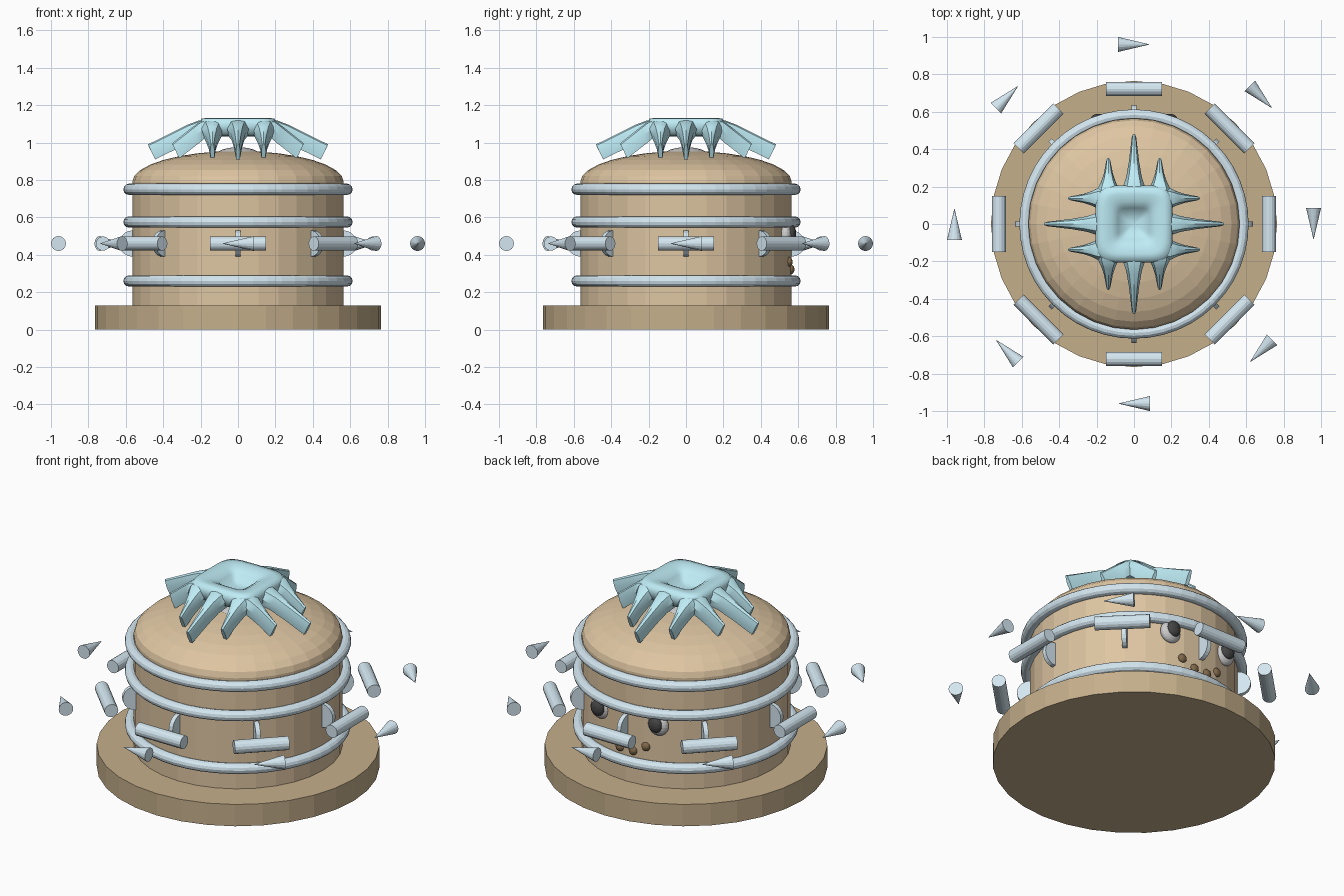
import bpy, bmesh
from math import pi, sin, cos
from mathutils import Matrix, Vector

if "Cube" in bpy.data.objects:
    bpy.data.objects.remove(bpy.data.objects["Cube"])


def mat(name, rgb):
    m = bpy.data.materials.new(name)
    m.diffuse_color = (*rgb, 1)
    m.use_nodes = True
    m.node_tree.nodes["Principled BSDF"].inputs["Base Color"].default_value = m.diffuse_color
    return m


DARK_TAN = mat("dark_tan", (0.56, 0.43, 0.26))
TAN = mat("tan", (0.73, 0.56, 0.36))
STEEL = mat("pale_blue", (0.66, 0.80, 0.88))
CYAN = mat("cyan", (0.52, 0.84, 0.92))
WHITE = mat("white", (0.9, 0.9, 0.9))
BLACK = mat("black", (0.06, 0.06, 0.06))
BROWN = mat("brown", (0.22, 0.14, 0.07))


def finish(name, m):
    o = bpy.context.object
    o.name = name
    o.data.materials.append(m)
    return o


def cyl(name, m, r, h, loc, rot=(0, 0, 0), n=32, r2=None):
    bpy.ops.mesh.primitive_cone_add(vertices=n, radius1=r, radius2=r if r2 is None else r2,
                                    depth=h, location=loc, rotation=rot)
    return finish(name, m)


def ball(name, m, loc, scale, n=24, rings=12):
    bpy.ops.mesh.primitive_uv_sphere_add(segments=n, ring_count=rings, radius=1, location=loc)
    o = finish(name, m)
    o.scale = scale
    return o


def loft(bm, loops):
    # skin a list of equal-length point loops, capping both ends
    rows = [[bm.verts.new(p) for p in lp] for lp in loops]
    n = len(rows[0])
    for a, b in zip(rows, rows[1:]):
        for i in range(n):
            j = (i + 1) % n
            bm.faces.new((a[i], a[j], b[j], b[i]))
    bm.faces.new(rows[0])
    bm.faces.new(rows[-1])


def bm_object(name, m, bm):
    bmesh.ops.recalc_face_normals(bm, faces=bm.faces)
    me = bpy.data.meshes.new(name)
    bm.to_mesh(me)
    bm.free()
    o = bpy.data.objects.new(name, me)
    bpy.context.collection.objects.link(o)
    me.materials.append(m)
    return o


# Base, drum and dome
cyl("base", DARK_TAN, 0.765, 0.13, (0, 0, 0.065))
cyl("drum", TAN, 0.565, 0.68, (0, 0, 0.45))
ball("dome", TAN, (0, 0, 0.79), (0.565, 0.565, 0.165), 32, 16)

# Hoops
for i, z in enumerate((0.26, 0.575, 0.75)):
    bpy.ops.mesh.primitive_torus_add(major_segments=48, minor_segments=12, major_radius=0.583,
                                     minor_radius=0.03, location=(0, 0, z))
    finish(f"hoop_{i}", STEEL)

# Ring of discs, bars and cones, eight each
for k in range(8):
    a = k * pi / 4

    def at(r):
        return (r * cos(a), r * sin(a), 0.46)
    cyl(f"disc_{k}", STEEL, 0.07, 0.026, at(0.565), (pi / 2, 0, a), 20)
    cyl(f"bar_{k}", STEEL, 0.038, 0.30, at(0.722), (pi / 2, 0, a), 16)
    cyl(f"cone_{k}", STEEL, 0.04, 0.17, at(0.96), (pi / 2, 0, a), 16, 0)

# On +y the cones must run clockwise: check the tip direction and flip if needed
for k in range(8):
    o = bpy.data.objects[f"cone_{k}"]
    a = k * pi / 4
    tip = o.rotation_euler.to_matrix() @ Vector((0, 0, 1))
    if tip.dot(Vector((sin(a), -cos(a), 0))) < 0:
        o.rotation_euler[0] = -pi / 2

# Face on the back side
for s in (-1, 1):
    ball(f"eye_{s}", WHITE, (s * 0.19, 0.532, 0.505), (0.063, 0.038, 0.063))
    ball(f"pupil_{s}", BLACK, (s * 0.19, 0.562, 0.515), (0.042, 0.027, 0.046))
    ball(f"mouth_dot_inner_{s}", BROWN, (s * 0.043, 0.56, 0.322), (0.026, 0.02, 0.026), 16, 8)
    ball(f"mouth_dot_outer_{s}", BROWN, (s * 0.12, 0.55, 0.362), (0.026, 0.02, 0.026), 16, 8)

# White button beneath the bow
ball("button", WHITE, (0, 0, 0.93), (0.12, 0.12, 0.045))

# Bow: cushioned square ring with a sunken middle
bm = bmesh.new()
profile = [(0.01, 1.065), (0.065, 1.07), (0.085, 1.105), (0.12, 1.124), (0.16, 1.132),
           (0.195, 1.128), (0.207, 1.10), (0.20, 1.05), (0.15, 1.035), (0.01, 1.03)]


def squircle(r, z, n=32, p=0.4):
    pts = []
    for i in range(n):
        c, s = cos(2 * pi * i / n), sin(2 * pi * i / n)
        pts.append((r * abs(c) ** p * (1 if c >= 0 else -1),
                    r * abs(s) ** p * (1 if s >= 0 else -1), z))
    return pts


loft(bm, [squircle(r, z) for r, z in profile])
o = bm_object("bow_middle", CYAN, bm)
o.data.shade_smooth()

# Bow fingers: top point, bottom point, half width at each station
middle = [((0.15, 1.125), (0.13, 1.04), 0.07), ((0.21, 1.118), (0.18, 1.03), 0.06),
          ((0.27, 1.095), (0.23, 1.012), 0.042), ((0.35, 1.055), (0.31, 0.975), 0.028),
          ((0.482, 0.99), (0.443, 0.91), 0.012)]
side = [((0.15, 1.125), (0.13, 1.04), 0.065), ((0.20, 1.115), (0.17, 1.03), 0.06),
        ((0.24, 1.085), (0.205, 1.0), 0.04), ((0.29, 1.045), (0.25, 0.965), 0.024),
        ((0.353, 0.995), (0.314, 0.915), 0.012)]
for k in range(4):
    bm = bmesh.new()
    for st, off in ((middle, 0), (side, 0.137), (side, -0.137)):
        loops = []
        for (r1, z1), (r2, z2), w in st:
            rm, zm = (r1 + r2) / 2, (z1 + z2) / 2
            # pillow-topped cross-section
            loops.append([(r1 - 0.004, off - w * 0.6, z1 - 0.006), (r1, off, z1),
                          (r1 - 0.004, off + w * 0.6, z1 - 0.006), (rm, off + w, zm),
                          (r2, off + w * 0.8, z2), (r2, off - w * 0.8, z2), (rm, off - w, zm)])
        loft(bm, loops)
    bm.transform(Matrix.Rotation(k * pi / 2, 4, 'Z'))
    o = bm_object(f"bow_fingers_{k}", CYAN, bm)
    bpy.ops.object.select_all(action='DESELECT')
    o.select_set(True)
    bpy.context.view_layer.objects.active = o
    bpy.ops.object.shade_smooth_by_angle()
